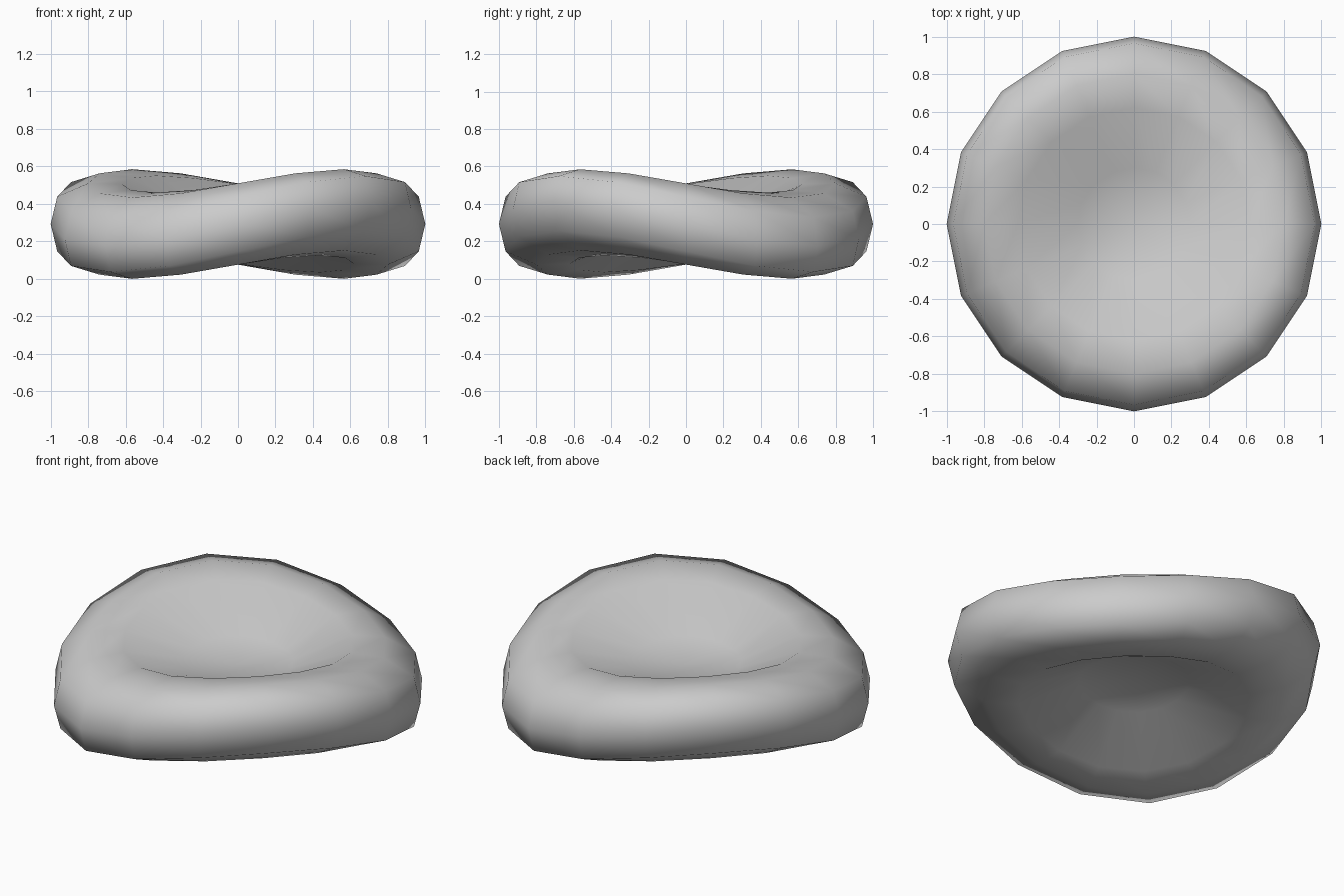
import bpy, bmesh, math

if "Cube" in bpy.data.objects:
    bpy.data.objects.remove(bpy.data.objects["Cube"])

SEGMENTS = 16
SADDLE = 0.236          # strength of the twist in the disc
MID_Z = 0.2925

# Half profile of the dished disc: (radius, half thickness), rim to centre
PROFILE = [(0.965, 0.146), (0.80, 0.217), (0.62, 0.213), (0.30, 0.065)]
CENTRE = 0.045

rings = ([(0.0, CENTRE)] + PROFILE[::-1] + [(1.0, 0.0)]
         + [(r, -h) for r, h in PROFILE] + [(0.0, -CENTRE)])

# Spin the profile into a closed disc
bm = bmesh.new()
verts = [bm.verts.new((r, 0, h)) for r, h in rings]
edges = [bm.edges.new(pair) for pair in zip(verts, verts[1:])]
bmesh.ops.spin(bm, geom=verts + edges, cent=(0, 0, 0), axis=(0, 0, 1),
               angle=math.tau, steps=SEGMENTS, use_duplicate=False)
bmesh.ops.remove_doubles(bm, verts=bm.verts, dist=0.001)
bmesh.ops.dissolve_degenerate(bm, edges=bm.edges, dist=0.0001)

# Warp the disc into a saddle and stand it on the floor
for v in bm.verts:
    v.co.z += MID_Z - SADDLE * v.co.x * v.co.y
bmesh.ops.recalc_face_normals(bm, faces=bm.faces)
for f in bm.faces:
    f.smooth = True

mesh = bpy.data.meshes.new("dished_disc")
bm.to_mesh(mesh)
bm.free()
disc = bpy.data.objects.new("dished_disc", mesh)
bpy.context.collection.objects.link(disc)
